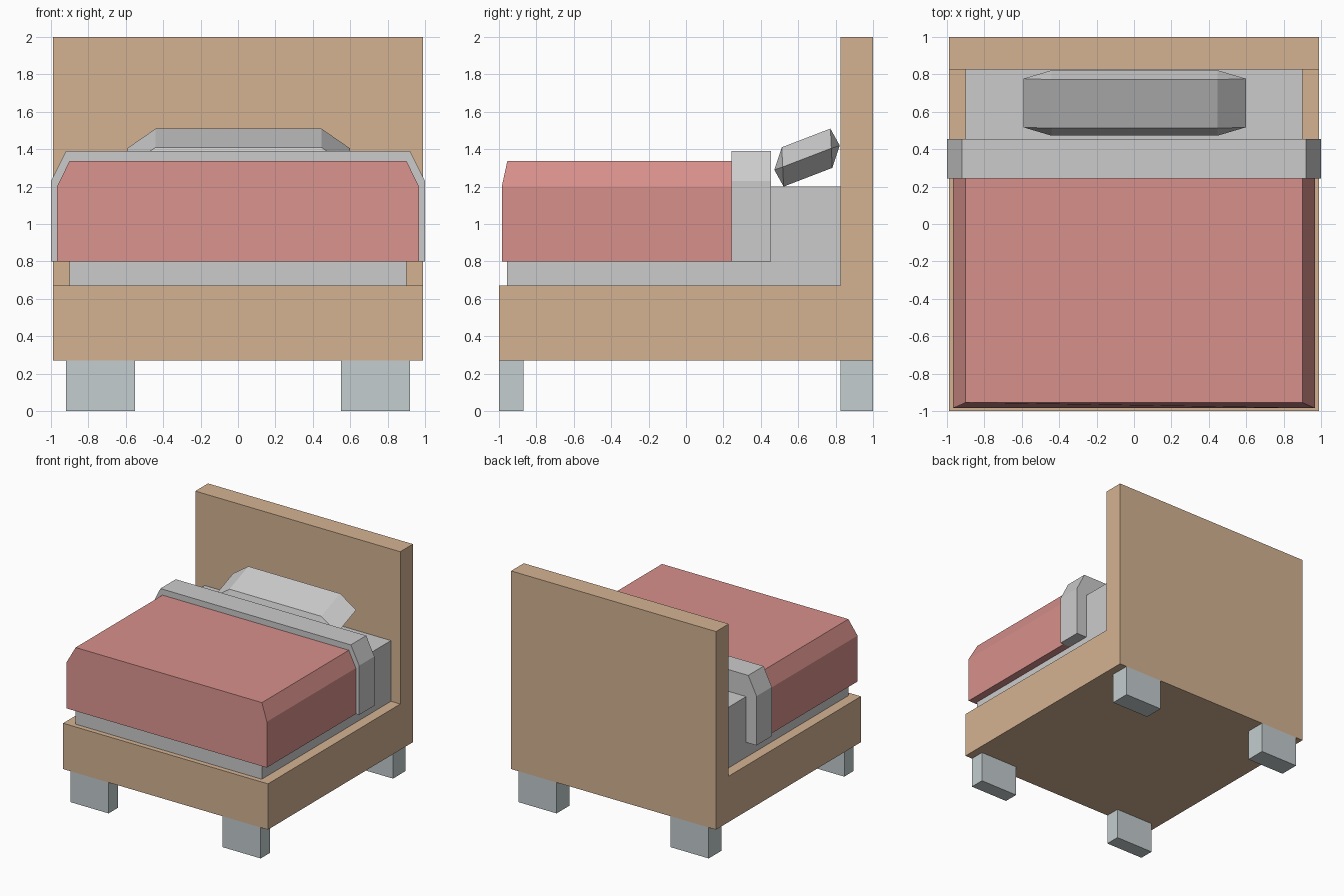
import bpy, bmesh
from mathutils import Vector

if "Cube" in bpy.data.objects:
    bpy.data.objects.remove(bpy.data.objects["Cube"])


def material(name, color):
    m = bpy.data.materials.new(name)
    m.diffuse_color = color
    m.use_nodes = True
    m.node_tree.nodes["Principled BSDF"].inputs["Base Color"].default_value = m.diffuse_color
    return m


wood = material("wood", (0.66, 0.45, 0.29, 1))
red = material("red_fabric", (0.68, 0.28, 0.26, 1))
pale = material("pale_grey", (0.55, 0.61, 0.62, 1))


def finish(name, bm, mat=None):
    bmesh.ops.recalc_face_normals(bm, faces=bm.faces)
    me = bpy.data.meshes.new(name)
    bm.to_mesh(me)
    bm.free()
    ob = bpy.data.objects.new(name, me)
    bpy.context.collection.objects.link(ob)
    if mat:
        me.materials.append(mat)
    return ob


def extrude(name, points, offset, mat=None):
    bm = bmesh.new()
    face = bm.faces.new([bm.verts.new(p) for p in points])
    ext = bmesh.ops.extrude_face_region(bm, geom=[face])
    verts = [g for g in ext["geom"] if isinstance(g, bmesh.types.BMVert)]
    bmesh.ops.translate(bm, verts=verts, vec=offset)
    return finish(name, bm, mat)


def box(name, x, y, z, mat=None):
    pts = [(x[0], y[0], z[0]), (x[1], y[0], z[0]), (x[1], y[1], z[0]), (x[0], y[1], z[0])]
    return extrude(name, pts, (0, 0, z[1] - z[0]), mat)


def cover(name, half, top_half, z, y, mat=None):
    # Blanket cross-section with sloping shoulders, z = (hem, shoulder, top)
    right = [(half, z[0]), (half, z[1]), (top_half, z[2])]
    prof = right + [(-px, pz) for px, pz in reversed(right)]
    return extrude(name, [(px, y[0], pz) for px, pz in prof], (0, y[1] - y[0], 0), mat)


# Bed base and headboard as one L-shaped profile
profile = [(-1, .27), (1, .27), (1, 2), (.825, 2), (.825, .67), (-1, .67)]
extrude("bed_frame", [(-.99, y, z) for y, z in profile], (1.98, 0, 0), wood)

# Legs
for side, s in (("left", -1), ("right", 1)):
    for end, y in (("front", (-1, -.87)), ("back", (.825, 1))):
        box(f"{end}_{side}_leg", sorted((s * .55, s * .92)), y, (0, .27), pale)

# Mattress
box("mattress", (-.9, .9), (-.957, .825), (.67, 1.2))

# Duvet, with its front top edge sloped back
duvet = cover("duvet", .968, .9, (.8, 1.2, 1.338), (-.985, .245), red)
for v in duvet.data.vertices:
    if v.co.z > 1.3 and v.co.y < 0:
        v.co.y = -.955

# Folded-over sheet
cover("sheet_fold", 1, .92, (.8, 1.23, 1.39), (.243, .455))

# Tilted pillow: box with ridges around its middle
bm = bmesh.new()
centre = Vector((.003, .647, 1.355))
depth, height = Vector((0, .13, .05)), Vector((0, -.005, .105))
tip = Vector((0, .175, .065))
for sx in (-1, 1):
    inner, outer = Vector((sx * .443, 0, 0)), Vector((sx * .595, 0, 0))
    for sy in (-1, 1):
        bm.verts.new(centre + inner + sy * tip)
        bm.verts.new(centre + outer + sy * depth)
        for sz in (-1, 1):
            bm.verts.new(centre + inner + sy * depth + sz * height)
bmesh.ops.convex_hull(bm, input=bm.verts)
bmesh.ops.dissolve_limit(bm, angle_limit=.01, verts=bm.verts, edges=bm.edges)
finish("pillow", bm)
